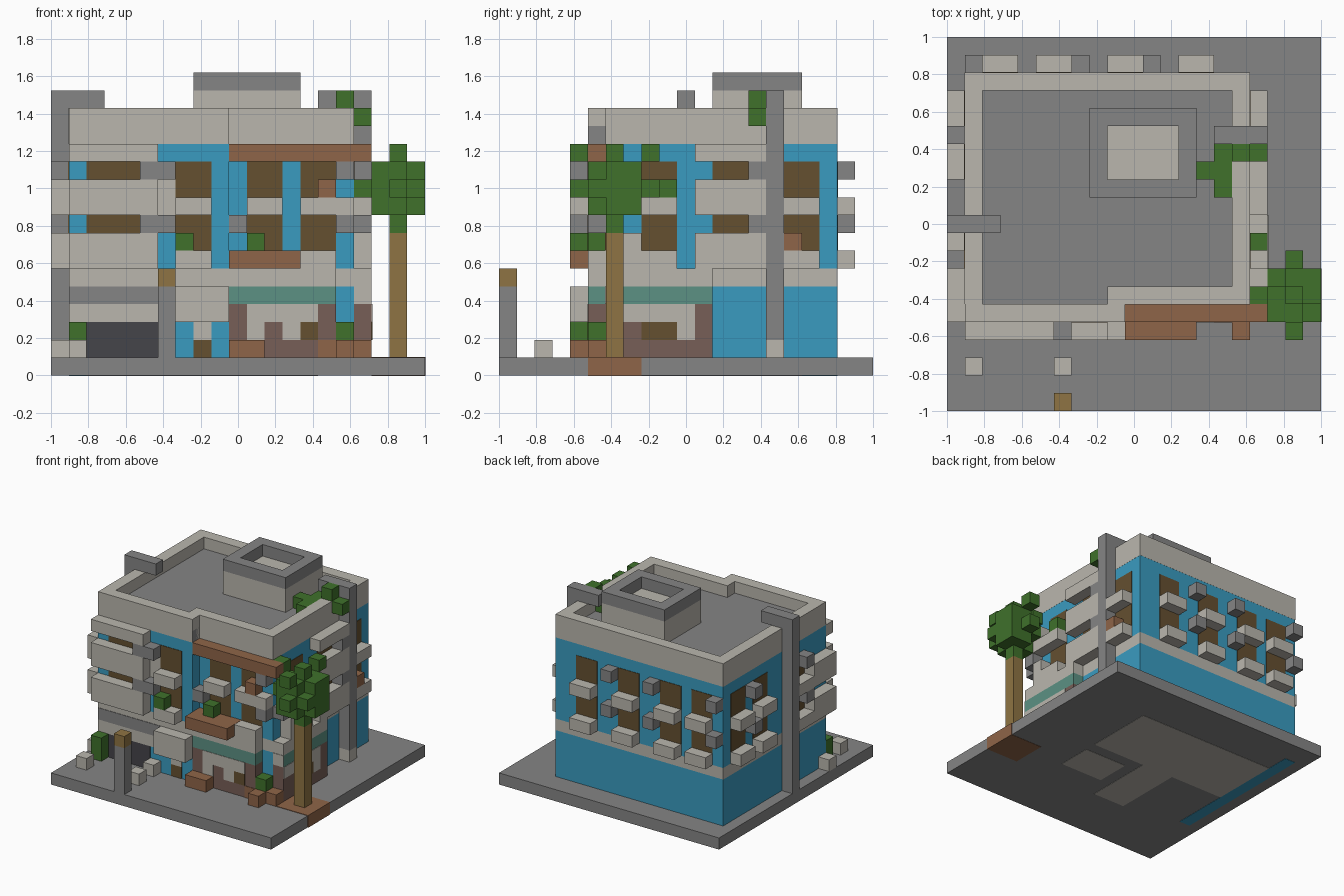
import bpy
import bmesh
from mathutils import Vector

cube = bpy.data.objects.get("Cube")
if cube:
    bpy.data.objects.remove(cube, do_unlink=True)

UNIT = 2 / 21      # one block
THIN = 0.04        # painted plate thickness, in blocks


def material(name, *rgb):
    mat = bpy.data.materials.new(name)
    mat.use_nodes = True
    mat.diffuse_color = (*rgb, 1)
    mat.node_tree.nodes["Principled BSDF"].inputs["Base Color"].default_value = (*rgb, 1)
    return mat


gray = material("concrete_gray", .235, .235, .235)
light = material("pale_stone", .49, .47, .42)
blue = material("wall_blue", .042, .33, .53)
brown = material("window_brown", .13, .08, .03)
green = material("leaf_green", .05, .165, .024)
red = material("clay_brown", .275, .13, .065)
tan = material("wood_tan", .275, .175, .056)
teal = material("awning_teal", .107, .285, .23)
mauve = material("shop_mauve", .184, .112, .095)
dark = material("garage_dark", .06, .058, .067)


def span(v):
    return v if isinstance(v, tuple) else (v, v + 1)


def box(name, mat, x, y, z):
    """Box given in block units; a single number means one block."""
    lo, hi = zip(span(x), span(y), span(z))
    bm = bmesh.new()
    bmesh.ops.create_cube(bm, size=1)
    for v in bm.verts:
        p = [hi[i] if v.co[i] > 0 else lo[i] for i in range(3)]
        v.co = Vector(p) * UNIT - Vector((1, 1, 0))
    mesh = bpy.data.meshes.new(name)
    bm.to_mesh(mesh)
    bm.free()
    mesh.materials.append(mat)
    obj = bpy.data.objects.new(name, mesh)
    bpy.context.collection.objects.link(obj)


# Walls: the axis they face along, their plane and their outward direction
WALLS = {"front_left": ("y", 5, -1), "front_right": ("y", 6, -1),
         "shop": ("y", 5, -1), "shop_side": ("x", 18, 1),
         "right": ("x", 17, 1), "left": ("x", 1, -1), "back": ("y", 19, 1)}


def mount(wall, name, mat, along, z, depth=1):
    """Put a box on the outside of a wall."""
    axis, plane, sign = WALLS[wall]
    out = tuple(sorted((plane, plane + sign * depth)))
    x, y = (out, along) if axis == "x" else (along, out)
    box(wall + "_" + name, mat, x, y, z)


def bay(wall, along, ledge=True):
    """Two storeys of window with an optional ledge below."""
    for z in (6, 9):
        mount(wall, "window", brown, along, (z + 1, z + 3), THIN)
        if ledge:
            mount(wall, "ledge", light, along, z)


def coolers(wall, *places):
    for a in places:
        for z in (8, 11):
            mount(wall, "cooler", gray, a, z)


def storey(name, mat, z):
    box(name + "_left", mat, (1, 10), (5, 19), z)
    box(name + "_right", mat, (10, 17), (6, 19), z)


# Ground slab and its underside patches
box("ground_slab", gray, (0, 21), (0, 21), 0)
box("soil_bed", red, (18, 21 + THIN), (5, 8), (-THIN / 2, 1 + THIN))
for x, y in (((2, 15), (11, 17)), ((7, 10), (5, 11)), ((11, 15), (7, 10))):
    box("floor_patch", light, x, y, (-THIN / 2, THIN))
box("floor_strip", blue, 1, (6, 19), (-THIN / 2, THIN))

# Main body
storey("ground_floor", blue, (1, 5))
storey("stone_band", light, 5)
storey("upper_floors", blue, (6, 13))
storey("roof", gray, (13, 13.99))

# Parapet ring following the stepped front
ring = (13, 15)
for x, y in (((1, 10), (4.99, 6)), ((9, 10), (6, 7)), ((10, 17.01), (5.99, 7)),
             ((.99, 2), (6, 18)), ((16, 17.01), (7, 18)), ((.99, 17.01), (18, 19.01))):
    box("parapet", light, x, y, ring)

# Roof room with a sunken top
box("roof_room", light, (8, 14), (12, 17), (14, 16))
for x in (8, 13):
    box("roof_room_rim_side", gray, x, (12, 17), 16)
for y in (12, 16):
    box("roof_room_rim_end", gray, (9, 13), y, 16)

# Two tall flues hooked over the parapet
box("left_flue", gray, 0, 10, (1, 16))
box("left_flue_hook", gray, (1, 3), 10, 15)
box("right_flue_foot", light, 17, 15, 1)
box("right_flue", gray, 17, 15, (2, 16))
box("right_flue_hook", gray, (15, 17), 15, 15)

# Back wall
for x in (2, 5, 9, 13):
    bay("back", (x, x + 2))
coolers("back", 1, 7, 11)

# Left wall
for y in (8, 13, 16):
    bay("left", (y, y + 2))
coolers("left", 8, 15)

# Right wall
bay("right", (8, 10))
bay("right", (12, 14), False)
bay("right", (16, 18))
coolers("right", 14)
for z in ((6, 8), (9, 11), 12):
    mount("right", "balcony", light, (11, 15), z)
mount("right", "flower_box", red, 16, 7)
mount("right", "plant", green, 9, 10)

# Front, left part with wrapped balconies
bay("front_left", (2, 5), False)
bay("front_left", (7, 9))
for z in ((6, 8), (9, 11)):
    mount("front_left", "balcony", light, (1, 6), z)
    mount("left", "balcony_return", light, (5, 8), z)
mount("front_left", "top_balcony", light, (1, 6), 12)
mount("front_left", "corner_panel", light, 6, (9, 11), THIN)
coolers("front_left", 5, 6)
mount("front_left", "plant", green, 7, 7)

# Front, right part under the canopy
bay("front_right", (11, 13))
bay("front_right", (14, 16))
mount("front_right", "side_ledge", light, 16, 9)
box("canopy", red, (10, 18), 5, 12)
box("long_planter", red, (10, 14), (4, 5.99), (6, 7.02))
mount("front_right", "plant", green, 11, 7)
mount("front_right", "flower_box", red, 15, 10)
mount("front_right", "low_cooler", gray, 10, 8)
coolers("front_right", 16)
box("corner_cooler", gray, 17, 6, 8)
for z in ((6, 8), (9, 11)):
    box("corner_balcony", light, 17, 7, z)

# Garage front
mount("front_left", "gray_band", gray, (1, 7), 4, THIN)
mount("front_left", "stone_lintel", light, (1, 7), 3, THIN)
mount("front_left", "garage_door", dark, (2, 6), (1, 3), THIN)
mount("front_left", "sign_box", light, (7, 10), (3, 5))
mount("front_left", "door_head", light, 8, 2, THIN)
mount("front_left", "door", brown, 8, 1, THIN)

# Corner shop
for name, mat, z in (("wall", mauve, (1, 4)), ("awning", teal, 4), ("cap", light, 5)):
    box("shop_" + name, mat, (10, 16), (5, 6), z)
    box("shop_side_" + name, mat, 17, (6, 12), z)
box("shop_end_panel", light, 17, (6 - THIN, 6), 4)
mount("shop", "transom", light, (11, 15), 3, THIN)
for x, mat in ((11, light), (13, light), (14, brown)):
    mount("shop", "pane", mat, x, 2, THIN)
mount("shop", "wood_panel", red, 15, 1, THIN)
mount("shop_side", "transom", light, (6, 11), 3, THIN)
mount("shop_side", "side_pane", brown, (8, 10), 2, THIN)
mount("shop_side", "end_pane", light, 10, 2, THIN)

# Ground planters and shrubs
for x, y in ((10, 4), (11, 4), (16, 4), (17, 5), (16, 5)):
    box("ground_planter", red, x, y, 1)
box("planter_shrub", green, 16, 5, 2)
box("garage_shrub", green, 1, 4, (1, 3))
for x, y in ((1, 2), (6, 2), (0, 5), (6, 4)):
    box("stone_block", light, x, y, 1)

# Gate post
box("gate_post", gray, 6, 0, (1, 5))
box("gate_post_cap", tan, 6, 0, 5)

# Climbing plant on the roof edge
for x, y, z in ((14, 13, 14), (15, 13, 14), (15, 14, 14), (15, 12, 14), (16, 14, 15)):
    box("roof_vine", green, x, y, z)
box("roof_vine_drop", green, 17, 14, 14)

# Tree
box("tree_trunk", tan, 19, 6, (1, 8))
for x in range(18, 21):
    for y in range(5, 8):
        corner = x != 19 and y != 6
        box("tree_leaves", green, x, y, 10 if corner else (9, 12))
box("tree_crown", green, 19, 6, 12)
box("tree_underside", green, 19, 6, 8)
for x, y in ((18, 5), (20, 7)):
    for z in (9, 11):
        box("tree_corner", green, x, y, z)
for y in (4, 8):
    for z in (10, 12):
        box("tree_tuft", green, 19, y, z)
for z in (10, 12):
    box("tree_side_tuft", green, 17, 6, z)
